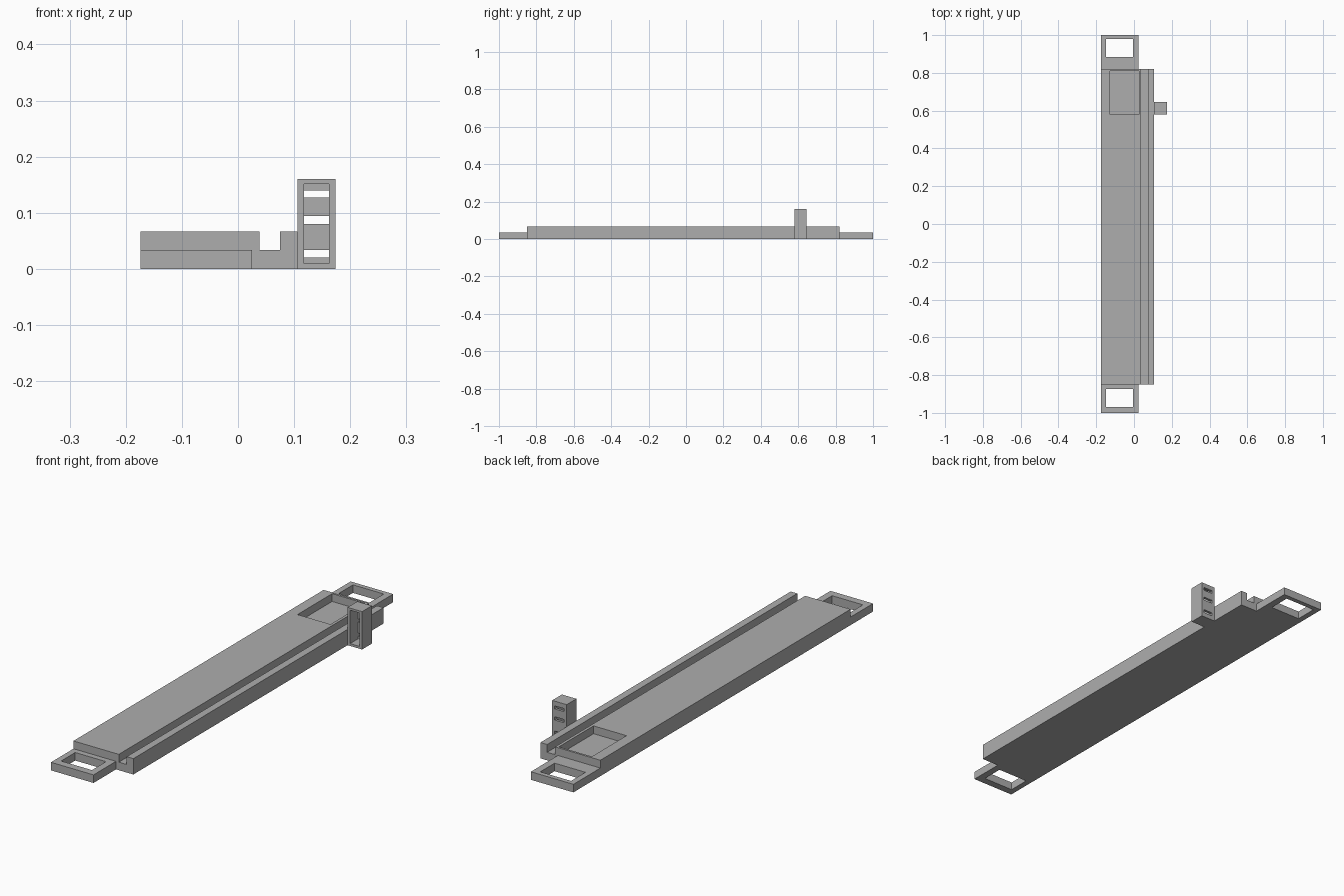
import bpy
import bmesh

cube = bpy.data.objects.get("Cube")
if cube:
    bpy.data.objects.remove(cube, do_unlink=True)

grey = bpy.data.materials.new("plain grey")
grey.use_nodes = True
grey.diffuse_color = (0.42, 0.42, 0.42, 1)
grey.node_tree.nodes["Principled BSDF"].inputs["Base Color"].default_value = grey.diffuse_color


def extrude(name, profile, y0, y1):
    """Solid made from an (x, z) outline pushed along y."""
    bm = bmesh.new()
    face = bm.faces.new([bm.verts.new((x, y0, z)) for x, z in profile])
    out = bmesh.ops.extrude_face_region(bm, geom=[face])["geom"]
    moved = [v for v in out if isinstance(v, bmesh.types.BMVert)]
    bmesh.ops.translate(bm, verts=moved, vec=(0, y1 - y0, 0))
    bmesh.ops.recalc_face_normals(bm, faces=bm.faces)
    mesh = bpy.data.meshes.new(name)
    bm.to_mesh(mesh)
    bm.free()
    mesh.materials.append(grey)
    obj = bpy.data.objects.new(name, mesh)
    bpy.context.collection.objects.link(obj)
    return obj


def box(name, xs, ys, zs):
    (x0, x1), (z0, z1) = xs, zs
    return extrude(name, [(x0, z0), (x1, z0), (x1, z1), (x0, z1)], *ys)


def cut(obj, xs, ys, zs):
    """Remove a box-shaped volume from a part."""
    cutter = box("cutter", xs, ys, zs)
    cutter.hide_render = True
    mod = obj.modifiers.new("cut", 'BOOLEAN')
    mod.operation = 'DIFFERENCE'
    mod.solver = 'EXACT'
    mod.object = cutter
    bpy.context.view_layer.objects.active = obj
    bpy.ops.object.modifier_apply(modifier=mod.name)
    bpy.data.objects.remove(cutter, do_unlink=True)


LEFT, RIGHT = -0.174, 0.106
FRONT, BACK = -0.85, 0.82
TOP, MID = 0.067, 0.034

# Long body with a groove along one side
body = extrude("body", [(LEFT, 0), (RIGHT, 0), (RIGHT, TOP), (0.075, TOP),
                        (0.075, MID), (0.038, MID), (0.038, TOP), (LEFT, TOP)],
               FRONT, BACK)

# Shallow rectangular pocket near the back
cut(body, (-0.128, 0.026), (0.58, 0.811), (MID, 0.1))

# Thin end loops with rectangular openings
for name, ys, hole in (("front_loop", (-1, FRONT), (-0.968, -0.874)),
                       ("back_loop", (BACK, 1), (0.884, 0.98))):
    loop = box(name, (LEFT, 0.025), ys, (0, MID))
    cut(loop, (-0.149, -0.005), hole, (-0.1, 0.1))

# Upright side holder: hollow from the front, three slots through its back wall
holder = box("side_holder", (RIGHT, 0.174), (0.58, 0.645), (0, 0.16))
inner = (0.118, 0.162)
cut(holder, inner, (0.5, 0.634), (0.01, 0.151))
for slot in ((0.02, 0.034), (0.08, 0.094), (0.127, 0.14)):
    cut(holder, inner, (0.6, 0.7), slot)
